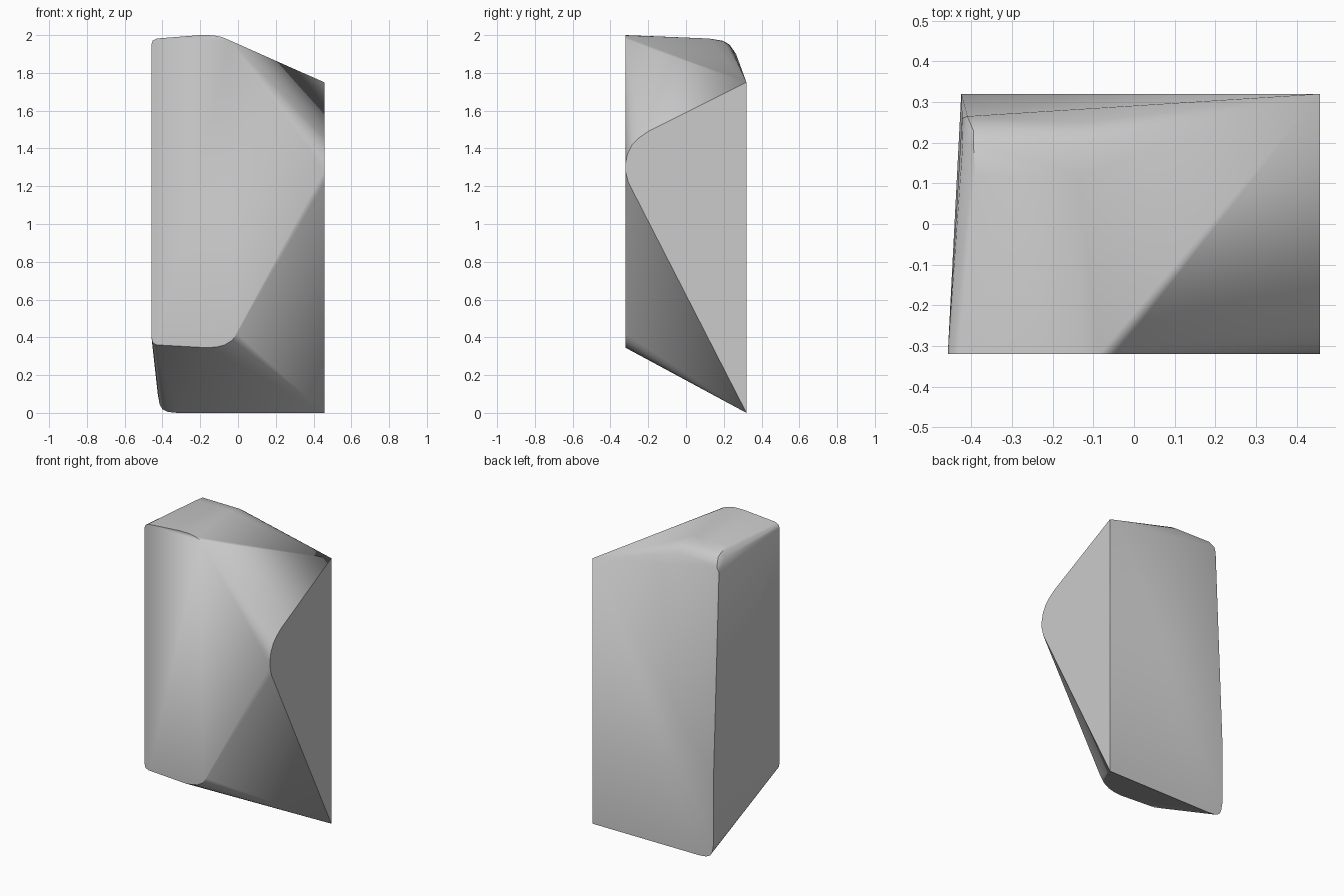
import bpy
import bmesh
import math

cube = bpy.data.objects.get("Cube")
if cube:
    bpy.data.objects.remove(cube, do_unlink=True)

SIDE, DEPTH = 0.457, 0.32

# Rounded outline of the front face (x, z)
front = [(-0.458, 1.95), (-0.452, 1.97), (-0.43, 1.982), (-0.2, 2.0), (-0.13, 1.999),
         (-0.085, 1.99), (-0.045, 1.973), (-0.005, 0.42), (-0.03, 0.385), (-0.07, 0.36),
         (-0.11, 0.35), (-0.16, 0.345), (-0.43, 0.36), (-0.452, 0.372), (-0.458, 0.4)]

# Curved outline of the flat side face (y, z)
side = [(0.32, 1.75), (-0.2, 1.49), (-0.25, 1.455), (-0.285, 1.42), (-0.31, 1.37),
        (-0.32, 1.32), (-0.32, 1.28), (-0.305, 1.22), (0.32, 0.0)]

# Rounded lower corner of the back face (x, z)
back = [(-0.425, 0.55), (-0.425, 0.1), (-0.415, 0.045), (-0.4, 0.02), (-0.37, 0.005), (-0.32, 0.0)]

# Softened upper back edge and the rim of the slanted side (x, y, z)
shoulder = [(-0.423, 0.26, 1.87), (-0.421, 0.2, 1.94), (-0.41, 0.265, 1.9),
            (-0.395, 0.25, 1.92), (-0.395, 0.23, 1.95), (-0.395, 0.195, 1.97),
            (-0.39, 0.12, 1.982), (-0.14, 0.12, 1.982), (-0.13, 0.195, 1.968),
            (-0.13, 0.23, 1.945), (-0.13, 0.25, 1.915)]

points = [(x, -DEPTH, z) for x, z in front]
points += [(SIDE, y, z) for y, z in side]
points += [(x, DEPTH, z) for x, z in back]
points += shoulder

# Wrap the outlines in one convex block
bm = bmesh.new()
for p in points:
    bm.verts.new(p)
hull = bmesh.ops.convex_hull(bm, input=bm.verts[:])
loose = [v for v in bm.verts if not v.link_faces]
bmesh.ops.delete(bm, geom=loose, context='VERTS')
bmesh.ops.dissolve_limit(bm, angle_limit=math.radians(0.5), verts=bm.verts[:], edges=bm.edges[:])
bmesh.ops.recalc_face_normals(bm, faces=bm.faces[:])

mesh = bpy.data.meshes.new("stone_block")
bm.to_mesh(mesh)
bm.free()
block = bpy.data.objects.new("stone_block", mesh)
bpy.context.collection.objects.link(block)

# Plain grey stone
grey = bpy.data.materials.new("stone_grey")
grey.use_nodes = True
colour = (0.6, 0.6, 0.6, 1.0)
grey.diffuse_color = colour
grey.node_tree.nodes["Principled BSDF"].inputs["Base Color"].default_value = colour
mesh.materials.append(grey)

# Soft bevels, crisp outer edges
bpy.ops.object.select_all(action='DESELECT')
block.select_set(True)
bpy.context.view_layer.objects.active = block
bpy.ops.object.shade_smooth_by_angle(angle=math.radians(32))
